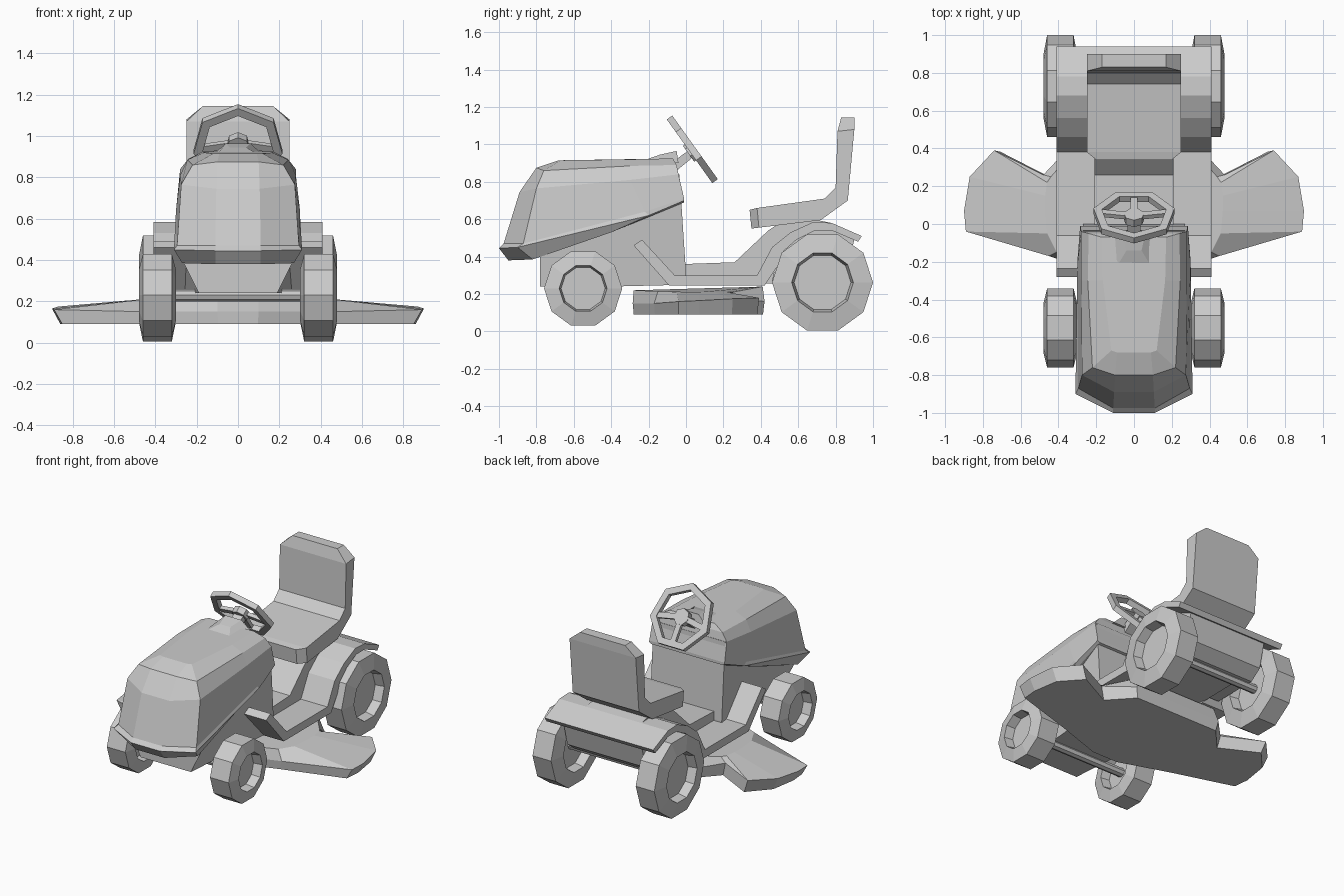
import bpy, bmesh, math
from mathutils import Vector, Matrix

if "Cube" in bpy.data.objects:
    bpy.data.objects.remove(bpy.data.objects["Cube"], do_unlink=True)

GREY = (0.6, 0.6, 0.6, 1.0)
mat = bpy.data.materials.new("plain grey")
mat.use_nodes = True
mat.diffuse_color = GREY
mat.node_tree.nodes["Principled BSDF"].inputs["Base Color"].default_value = GREY


def loft(name, rings, closed=False):
    """Skin equal-length loops of points; cap the ends unless closed."""
    bm = bmesh.new()
    loops = [[bm.verts.new(p) for p in ring] for ring in rings]
    n = len(loops[0])
    pairs = list(zip(loops, loops[1:]))
    if closed:
        pairs.append((loops[-1], loops[0]))
    for a, b in pairs:
        for i in range(n):
            j = (i + 1) % n
            bm.faces.new((a[i], a[j], b[j], b[i]))
    if not closed:
        bm.faces.new(loops[0])
        bm.faces.new(loops[-1])
    bmesh.ops.recalc_face_normals(bm, faces=bm.faces)
    me = bpy.data.meshes.new(name)
    bm.to_mesh(me)
    bm.free()
    me.materials.append(mat)
    ob = bpy.data.objects.new(name, me)
    bpy.context.collection.objects.link(ob)
    return ob


def slab(name, profile, x0, x1):
    """Side profile of (y, z) points pulled from x0 to x1."""
    return loft(name, [[(x, y, z) for y, z in profile] for x in (x0, x1)])


def symmetric(half):
    """Complete a half loop across x = 0."""
    return half + [(-x, y, z) for x, y, z in reversed(half)]


def turned(name, profile, y, z, sides):
    """Revolve (x, radius) points around a crosswise axle."""
    angles = [math.tau * i / sides for i in range(sides)]
    return loft(name, [[(x, y + r * math.cos(a), z + r * math.sin(a))
                        for a in angles] for x, r in profile])


# Wheels with dished hubs, and their axles
for label, y, z, radius, hub in (("front", -0.55, 0.23, 0.209, 0.128),
                                 ("rear", 0.73, 0.262, 0.27, 0.165)):
    for side, s in (("left", 1), ("right", -1)):
        profile = [(0.36, hub * 0.92), (0.30, hub), (0.32, radius),
                   (0.46, radius), (0.48, hub), (0.42, hub * 0.92)]
        turned(f"{label}_wheel_{side}", [(s * x, r) for x, r in profile], y, z, 10)
    turned(f"{label}_axle", [(-0.37, 0.03), (0.37, 0.03)], y, z, 8)

# Hood: stacked rings, each listed rear, middle, side corner, nose
hood = [
    [(.27, -.01, .69), (.27, -.40, .53), (.27, -.82, .385), (.11, -.95, .38)],
    [(.285, -.01, .70), (.30, -.20, .62), (.31, -.90, .45), (.11, -1.0, .445)],
    [(.285, -.01, .71), (.30, -.22, .64), (.295, -.87, .47), (.11, -.975, .47)],
    [(.28, -.04, .84), (.28, -.30, .81), (.275, -.80, .765), (.105, -.89, .745)],
    [(.24, -.05, .89), (.245, -.30, .885), (.22, -.76, .86), (.10, -.80, .875)],
    [(.17, -.07, .925), (.165, -.30, .92), (.12, -.67, .915), (.09, -.68, .915)],
]
loft("hood", [symmetric(r) for r in hood])

# Engine body under the hood, narrower at the lower front
body = [(-.78, .40, .27), (-.78, .24, .19), (-.40, .24, .22), (0, .25, .27),
        (0, .31, .27), (-.035, .84, .27), (-.30, .76, .27)]
loft("engine_body", [[(s * w, y, z) for y, z, w in body] for s in (-1, 1)])

# Dashboard hump and steering column
loft("dash_hump", [
    symmetric([(.13, -.04, .90), (.10, -.24, .91)]),
    symmetric([(.06, -.05, .965), (.04, -.14, .945)])])
slab("steering_column", [(-.08, .90), (-.05, .86), (.06, .95), (.03, .98)], -.035, .035)

# Seven-sided steering wheel with three spokes, tilted to the driver
down = Vector((0, .58, -.81)).normalized()
axis = Vector((0, .81, .58)).normalized()
across = Vector((1, 0, 0))
hub_point = Vector((0, .04, .965))


def on_wheel(r, angle, lift):
    return hub_point + r * (across * math.sin(angle) - down * math.cos(angle)) + lift * axis


section = [(.22, -.018), (.22, .018), (.175, .018), (.175, -.018)]
loft("steering_rim", [[on_wheel(r, math.tau * i / 7, h) for r, h in section]
                      for i in range(7)], closed=True)
loft("steering_hub", [[on_wheel(.055, math.tau * i / 7, h) for i in range(7)]
                      for h in (-.03, .015)])
for label, turn in (("left", 100), ("right", -100), ("lower", 180)):
    a = math.radians(turn)
    side = (across * math.cos(a) + down * math.sin(a)) * .018
    loft(f"steering_spoke_{label}", [
        [on_wheel(r, a, h) + side * s for s, h in
         ((-1, -.012), (1, -.012), (1, .012), (-1, .012))] for r in (.03, .185)])

# Seat: one bent cushion, with cut corners at the front and the top
seat = [((.34, .65), (.35, .55), .20), ((.38, .66), (.39, .555), .25),
        ((.74, .71), (.72, .595), .25), ((.80, .77), (.865, .70), .25),
        ((.81, 1.07), (.90, 1.08), .25), ((.83, 1.145), (.90, 1.145), .17)]
loft("seat", [[(-w, *a), (w, *a), (w, *b), (-w, *b)] for a, b, w in seat])

# Centre tunnel and rear body
slab("centre_tunnel", [(-.02, .25), (-.02, .36), (.26, .37), (.44, .54), (.50, .58),
                       (.65, .605), (.78, .58), (.75, .26)], -.21, .21)
slab("rear_body", [(.46, .27), (.50, .45), (.66, .54), (.80, .54), (.90, .49),
                   (.86, .33), (.78, .27)], -.295, .295)

# Footrests, rising at the toe
footrest = [(-.28, .46), (-.235, .49), (-.06, .30), (.38, .30), (.50, .45),
            (.53, .41), (.42, .245), (-.09, .245)]
for side, s in (("left", 1), ("right", -1)):
    slab(f"footrest_{side}", footrest, s * .2, s * .41)

# Full-width rear fender arch
slab("rear_fender", [(.38, .30), (.46, .45), (.56, .53), (.68, .585), (.78, .58), (.94, .51),
                     (.92, .48), (.78, .54), (.69, .54), (.59, .49), (.50, .41),
                     (.42, .28)], -.41, .41)

# Mower deck with swept side wings
rim = [(.10, -.285, .15), (.45, -.17, .15), (.89, -.04, .16), (.90, .07, .165),
       (.87, .25, .175), (.74, .39, .18), (.48, .26, .18), (.33, .42, .16)]
base = [(x * .955, y * .98, .09) for x, y, z in rim]
top = [(.10, -.28, .22), (.41, -.15, .215), (.46, -.05, .21), (.47, .07, .21),
       (.47, .15, .21), (.46, .22, .21), (.44, .25, .21), (.30, .41, .24)]
loft("mower_deck", [symmetric(r) for r in (base, rim, top)])
